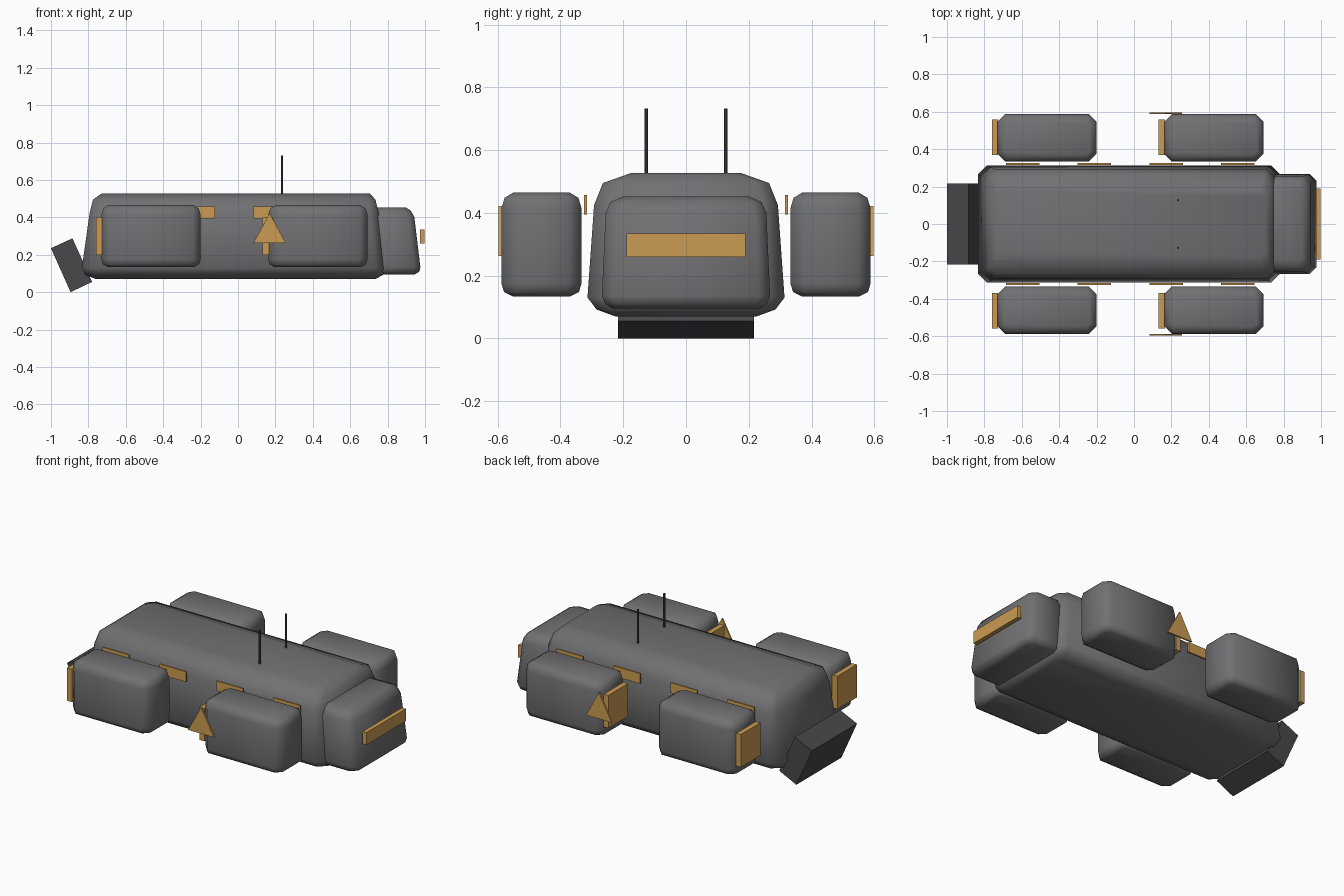
import bpy, bmesh, math
from mathutils import Vector

if "Cube" in bpy.data.objects:
    bpy.data.objects.remove(bpy.data.objects["Cube"])


def material(name, rgb):
    m = bpy.data.materials.new(name)
    m.diffuse_color = (*rgb, 1)
    m.use_nodes = True
    m.node_tree.nodes["Principled BSDF"].inputs["Base Color"].default_value = m.diffuse_color
    return m


GREY = material("hull grey", (0.165, 0.165, 0.172))
ORANGE = material("amber", (0.60, 0.33, 0.085))
DARK = material("dark grey", (0.065, 0.065, 0.072))


def finish(bm, name, mat, smooth=False):
    bmesh.ops.recalc_face_normals(bm, faces=bm.faces)
    for f in bm.faces:
        f.smooth = smooth
    me = bpy.data.meshes.new(name)
    bm.to_mesh(me)
    bm.free()
    me.materials.append(mat)
    ob = bpy.data.objects.new(name, me)
    bpy.context.collection.objects.link(ob)
    return ob


def loft(name, rings, mat):
    """Soft box from stacked chamfered rectangles: (z, x0, x1, y0, y1, chamfer)."""
    bm = bmesh.new()
    loops = []
    for z, x0, x1, y0, y1, c in rings:
        pts = [(x0 + c, y0), (x1 - c, y0), (x1, y0 + c), (x1, y1 - c),
               (x1 - c, y1), (x0 + c, y1), (x0, y1 - c), (x0, y0 + c)]
        loops.append([bm.verts.new((x, y, z)) for x, y in pts])
    for a, b in zip(loops, loops[1:]):
        for i in range(8):
            j = (i + 1) % 8
            bm.faces.new((a[i], a[j], b[j], b[i]))
    bm.faces.new(loops[0])
    bm.faces.new(loops[-1])
    return finish(bm, name, mat, True)


def prism(name, profile, y0, y1, mat):
    """Extrude an x-z profile along y."""
    bm = bmesh.new()
    face = bm.faces.new([bm.verts.new((x, y0, z)) for x, z in profile])
    ext = bmesh.ops.extrude_face_region(bm, geom=[face])["geom"]
    bmesh.ops.translate(bm, vec=Vector((0, y1 - y0, 0)),
                        verts=[v for v in ext if isinstance(v, bmesh.types.BMVert)])
    return finish(bm, name, mat)


def box(name, x0, x1, y0, y1, z0, z1, mat):
    return prism(name, [(x0, z0), (x1, z0), (x1, z1), (x0, z1)], y0, y1, mat)


# main hull
loft("hull", [(z, a, b, -h, h, c) for z, a, b, h, c in [
    (0.070, -0.76, 0.735, 0.225, 0.03),
    (0.092, -0.815, 0.775, 0.285, 0.045),
    (0.130, -0.835, 0.782, 0.314, 0.05),
    (0.425, -0.793, 0.752, 0.293, 0.045),
    (0.495, -0.775, 0.735, 0.265, 0.04),
    (0.527, -0.73, 0.705, 0.175, 0.03)]], GREY)

# nose block
loft("nose", [(z, 0.70, b, -h, h, c) for z, b, h, c in [
    (0.095, 0.945, 0.235, 0.03),
    (0.110, 0.97, 0.258, 0.035),
    (0.135, 0.975, 0.268, 0.035),
    (0.400, 0.943, 0.256, 0.035),
    (0.435, 0.925, 0.24, 0.035),
    (0.452, 0.90, 0.20, 0.025)]], GREY)

# front light bar and tilted rear block
box("front_light_bar", 0.972, 0.998, -0.19, 0.19, 0.26, 0.335, ORANGE)
prism("rear_block", [(-1.0, 0.235), (-0.895, 0.0), (-0.78, 0.055), (-0.885, 0.288)],
      -0.217, 0.217, DARK)

for s, side in ((-1, "front"), (1, "back")):
    def span(a, b):
        return tuple(sorted((s * a, s * b)))

    # side pods with a plate on the rear end of each
    for x0, label in ((-0.73, "rear"), (0.162, "fore")):
        x1 = x0 + 0.53
        loft(f"{side}_{label}_pod", [
            (z, x0 + i, x1 - i, *span(0.333 + i, 0.588 - i), c) for z, i, c in [
                (0.134, 0.035, 0.02),
                (0.148, 0.008, 0.035),
                (0.175, 0.0, 0.042),
                (0.415, 0.0, 0.042),
                (0.448, 0.01, 0.035),
                (0.465, 0.038, 0.02)]], GREY)
        box(f"{side}_{label}_pod_plate", x0 - 0.03, x0 + 0.004,
            *span(0.37, 0.558), 0.2, 0.4, ORANGE)

    # strips along the hull side
    for i in range(4):
        x = -0.685 + 0.3833 * i
        box(f"{side}_side_strip_{i + 1}", x, x + 0.18, *span(0.316, 0.325),
            0.395, 0.457, ORANGE)

    # triangular marker
    prism(f"{side}_triangle_marker", [(0.082, 0.262), (0.256, 0.262), (0.169, 0.422)],
          *span(0.587, 0.597), ORANGE)

    # antenna
    bm = bmesh.new()
    bmesh.ops.create_cone(bm, cap_ends=True, segments=8, radius1=0.006,
                          radius2=0.006, depth=0.24)
    bmesh.ops.translate(bm, vec=Vector((0.235, s * 0.127, 0.612)), verts=bm.verts)
    finish(bm, f"{side}_antenna", DARK)
